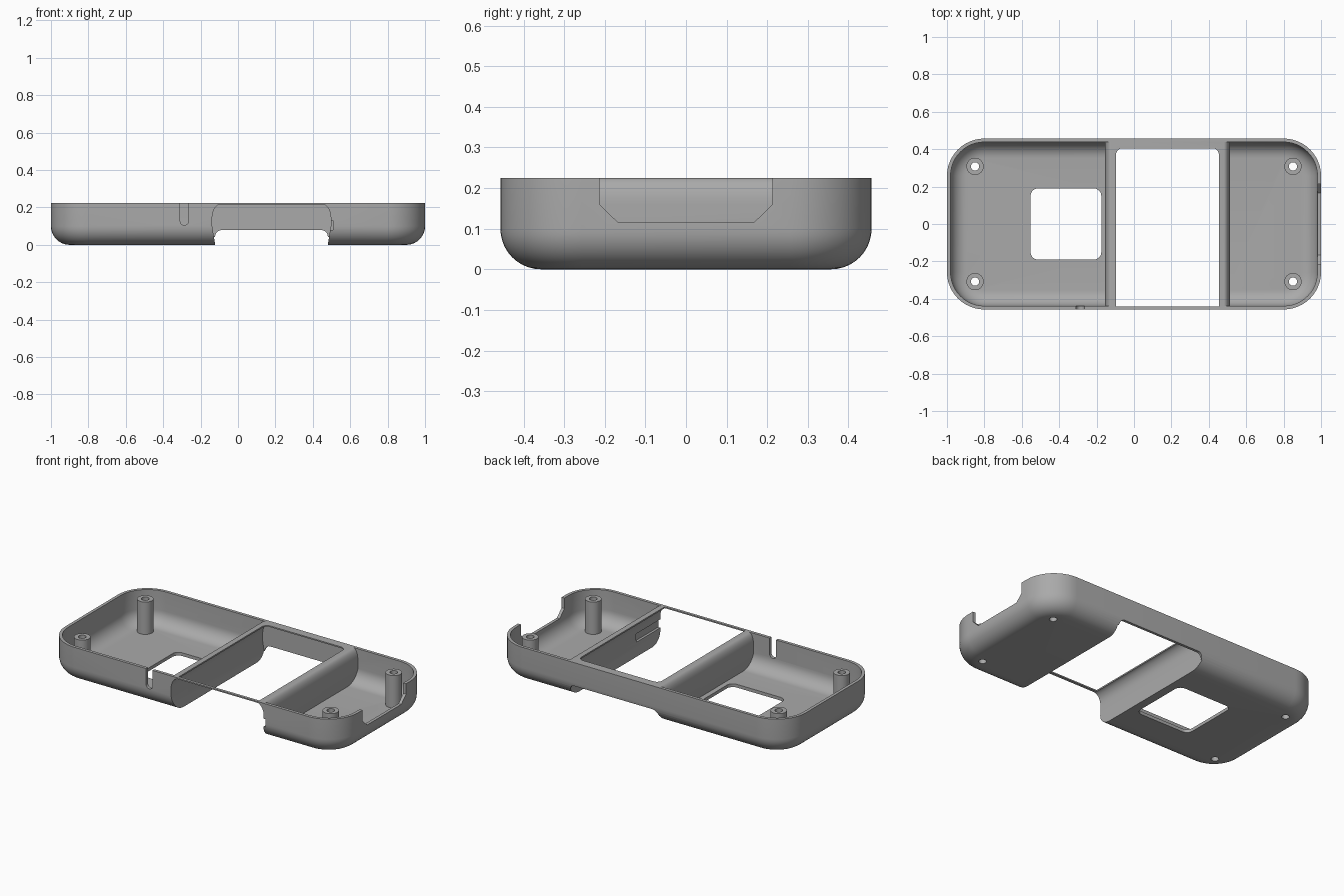
import bpy, bmesh, math

if "Cube" in bpy.data.objects:
    bpy.data.objects.remove(bpy.data.objects["Cube"])

grey = bpy.data.materials.new("mid grey")
grey.diffuse_color = (0.40, 0.40, 0.40, 1)
grey.use_nodes = True
grey.node_tree.nodes["Principled BSDF"].inputs["Base Color"].default_value = grey.diffuse_color


def make(name, rings):
    """Solid skinned through matching point rings, capped at both ends."""
    bm = bmesh.new()
    loops = [[bm.verts.new(p) for p in r] for r in rings]
    n = len(loops[0])
    for a, b in zip(loops, loops[1:]):
        for i in range(n):
            bm.faces.new((a[i], a[(i + 1) % n], b[(i + 1) % n], b[i]))
    bm.faces.new(loops[0])
    bm.faces.new(loops[-1])
    bmesh.ops.recalc_face_normals(bm, faces=bm.faces)
    me = bpy.data.meshes.new(name)
    bm.to_mesh(me)
    bm.free()
    me.materials.append(grey)
    ob = bpy.data.objects.new(name, me)
    bpy.context.collection.objects.link(ob)
    return ob


def round_rect(x0, x1, y0, y1, r, seg=12):
    pts = []
    for cx, cy, a in ((x1 - r, y1 - r, 0), (x0 + r, y1 - r, 90),
                      (x0 + r, y0 + r, 180), (x1 - r, y0 + r, 270)):
        for i in range(seg + 1):
            t = math.radians(a + 90 * i / seg)
            pts.append((cx + r * math.cos(t), cy + r * math.sin(t)))
    return pts


def tub(name, hx, hy, r, z0, z1, fillet, seg=10):
    """Rounded box with a filleted bottom edge."""
    rings = []
    for i in range(seg + 1):
        t = math.pi / 2 * i / seg
        d = fillet * (1 - math.sin(t))
        z = z0 + fillet * (1 - math.cos(t))
        rings.append([(x, y, z) for x, y in
                      round_rect(-hx + d, hx - d, -hy + d, hy - d, r - d)])
    rings.append([(x, y, z1) for x, y in round_rect(-hx, hx, -hy, hy, r)])
    return make(name, rings)


def prism_z(name, pts, z0, z1):
    return make(name, [[(x, y, z) for x, y in pts] for z in (z0, z1)])


def prism_y(name, pts, y0, y1):
    return make(name, [[(x, y, z) for x, z in pts] for y in (y0, y1)])


def prism_x(name, pts, x0, x1):
    return make(name, [[(x, y, z) for y, z in pts] for x in (x0, x1)])


def circle(cx, cy, r, n=32):
    return [(cx + r * math.cos(2 * math.pi * i / n),
             cy + r * math.sin(2 * math.pi * i / n)) for i in range(n)]


def combine(ob, tool, op='DIFFERENCE'):
    m = ob.modifiers.new("bool", 'BOOLEAN')
    m.operation, m.object, m.solver = op, tool, 'EXACT'
    bpy.context.view_layer.objects.active = ob
    bpy.ops.object.modifier_apply(modifier=m.name)
    bpy.data.objects.remove(tool)


def arch(bottom, side, shoulder, r, top):
    """Channel section, symmetric about its own centre line."""
    mid = 0.179
    half = [(bottom, -0.02), (bottom, 0.0), (side, 0.10)]
    for i in range(9):
        t = math.pi / 2 * i / 8
        half.append((side - (side - shoulder) * (1 - math.cos(t)),
                     top - r + r * math.sin(t)))
    return [(mid - w, z) for w, z in half] + [(mid + w, z) for w, z in half[::-1]]


# Case body with two bays either side of a cross channel
case = tub("case_body", 1.0, 0.457, 0.20, 0.0, 0.225, 0.10)
bays = tub("bay_cutter", 0.981, 0.438, 0.181, 0.02, 0.30, 0.085)
combine(bays, prism_y("channel_wall", arch(0.32, 0.334, 0.302, 0.065, 0.225)
                      [0:12] + [(0.179 - 0.302, 0.4), (0.179 + 0.302, 0.4)]
                      + arch(0.32, 0.334, 0.302, 0.065, 0.225)[12:], -0.6, 0.6))
combine(case, bays)
combine(case, prism_y("channel_cutter", arch(0.301, 0.317, 0.27, 0.07, 0.217),
                      -0.6, 0.438))

# Opening under the back wall
combine(case, prism_y("back_cutter", round_rect(-0.122, 0.48, -0.3, 0.079, 0.035),
                      0.3, 0.6))
# Top opening over the channel, rounded at the back
top = [p for p in round_rect(-0.096, 0.454, -0.44, 0.405, 0.035)]
top = top[:26] + [(-0.096, -0.44), (0.454, -0.44)]
combine(case, prism_z("top_cutter", top, 0.15, 0.3))
# Square opening in the left floor
combine(case, prism_z("floor_cutter", round_rect(-0.553, -0.175, -0.19, 0.19, 0.04),
                      -0.1, 0.1))
# Cable slot in the front wall
slot = [(-0.287 + 0.022 * math.cos(t), 0.127 + 0.022 * math.sin(t))
        for t in (math.pi + math.pi * i / 12 for i in range(13))]
combine(case, prism_y("slot_cutter", slot + [(-0.265, 0.3), (-0.309, 0.3)],
                      -0.6, -0.40))
# Port cutout in the right end wall
port = [(-0.213, 0.3), (-0.213, 0.16), (-0.167, 0.115),
        (0.167, 0.115), (0.213, 0.16), (0.213, 0.3)]
combine(case, prism_x("port_cutter", port, 0.93, 1.1))
# Groove in the right channel wall, open at the front
combine(case, prism_y("groove_cutter", [(0.45, 0.08), (0.508, 0.08),
                                        (0.508, 0.13), (0.45, 0.13)], -0.6, -0.22))

# Screw posts with through holes
for sx in (-0.85, 0.85):
    for sy in (-0.308, 0.308):
        combine(case, prism_z("post", circle(sx, sy, 0.046), 0.01, 0.22), 'UNION')
        combine(case, prism_z("post_hole", circle(sx, sy, 0.022), -0.1, 0.4))

bpy.ops.object.select_all(action='DESELECT')
case.select_set(True)
bpy.context.view_layer.objects.active = case
bpy.ops.object.shade_smooth_by_angle(angle=math.radians(30))
